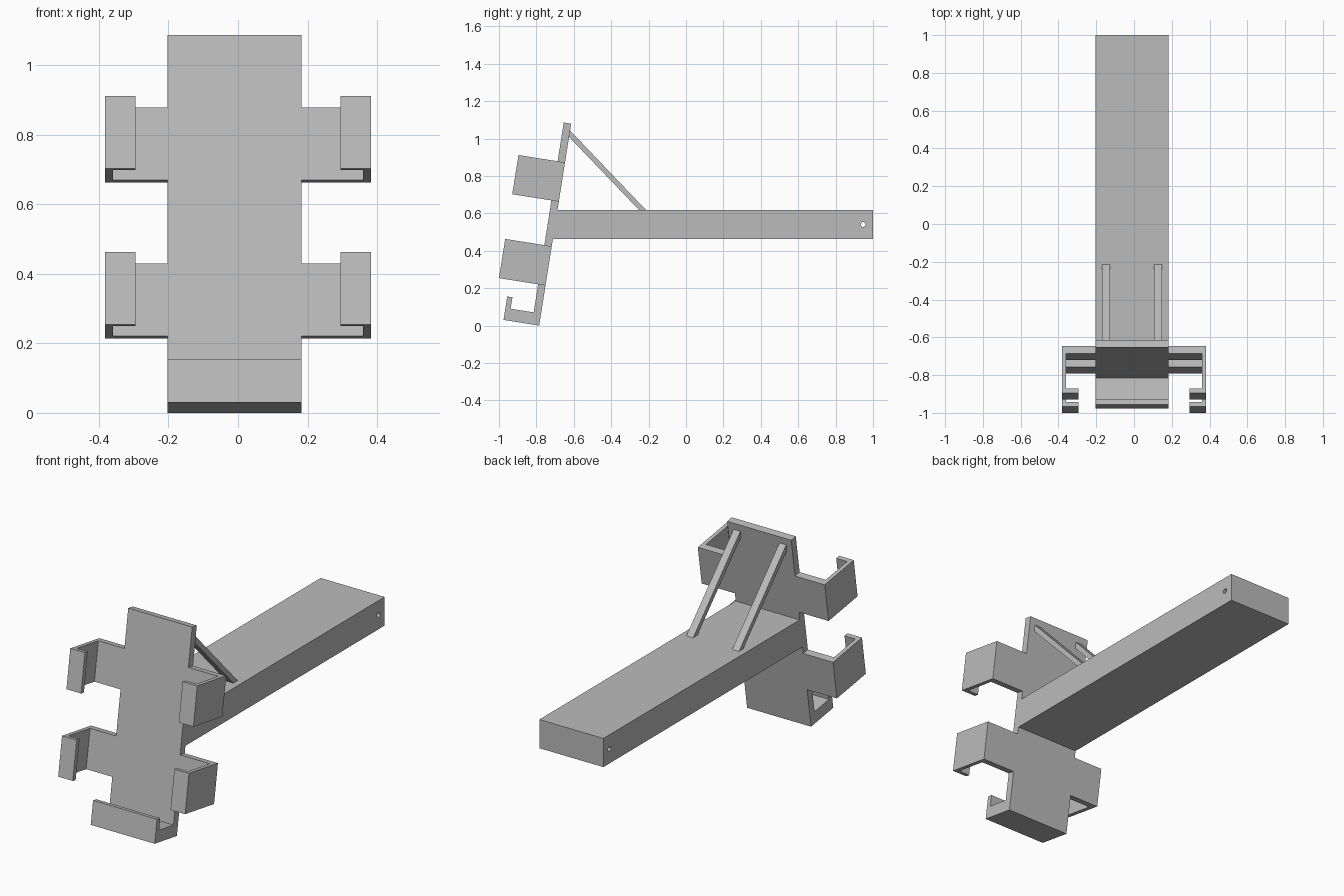
import bpy, bmesh, math
from mathutils import Vector

cube = bpy.data.objects.get("Cube")
if cube:
    bpy.data.objects.remove(cube, do_unlink=True)

# Single plain grey material
GREY = (0.5, 0.5, 0.5, 1.0)
grey = bpy.data.materials.new("plain grey")
grey.use_nodes = True
grey.diffuse_color = GREY
grey.node_tree.nodes["Principled BSDF"].inputs["Base Color"].default_value = GREY

# Tilted frame of the holder: origin at the rear lower edge
TILT = math.radians(9)
ORIGIN = Vector((0, -0.785, 0))
FORWARD = Vector((0, -math.cos(TILT), math.sin(TILT)))
UP = Vector((0, math.sin(TILT), math.cos(TILT)))
LEFT, RIGHT = 0.182, -0.203          # side edges of plate and beam


def tilted(x, forward, up):
    return ORIGIN + Vector((x, 0, 0)) + FORWARD * forward + UP * up


def prism(name, profile, direction):
    """Extrude a closed outline of points along a direction."""
    bm = bmesh.new()
    face = bm.faces.new([bm.verts.new(p) for p in profile])
    geom = bmesh.ops.extrude_face_region(bm, geom=[face])["geom"]
    # keep the starting cap so that the solid is closed
    if face.is_valid is False or face not in bm.faces[:]:
        bm.faces.new([v for v in bm.verts[:len(profile)]])
    moved = [g for g in geom if isinstance(g, bmesh.types.BMVert)]
    bmesh.ops.translate(bm, verts=moved, vec=direction)
    bmesh.ops.recalc_face_normals(bm, faces=bm.faces[:])
    mesh = bpy.data.meshes.new(name)
    bm.to_mesh(mesh)
    bm.free()
    mesh.materials.append(grey)
    obj = bpy.data.objects.new(name, mesh)
    bpy.context.scene.collection.objects.link(obj)
    return obj


ACROSS = Vector((LEFT - RIGHT, 0, 0))

# Back plate with the hooked tray at its foot
hook = [(0, 0), (0.193, 0), (0.193, 0.127), (0.165, 0.127),
        (0.165, 0.065), (0.04, 0.065), (0.04, 1.093), (0, 1.093)]
prism("back_plate", [tilted(RIGHT, f, u) for f, u in hook], ACROSS)

# Two pairs of gripping arms
for level, low in (("lower", 0.217), ("upper", 0.671)):
    for side, sign, root in (("left", 1, LEFT), ("right", -1, -RIGHT)):
        outline = [(root, 0), (0.382, 0), (0.382, 0.252), (0.294, 0.252),
                   (0.294, 0.227), (0.36, 0.227), (0.36, 0.04), (root, 0.04)]
        prism(f"{level}_{side}_arm",
              [tilted(sign * x, f, low) for x, f in outline], UP * 0.212)

# Long beam, its front end cut to the tilt of the plate
beam = prism("beam", [(RIGHT, -0.712, 0.462), (RIGHT, 1.0, 0.462),
                      (RIGHT, 1.0, 0.618), (RIGHT, -0.687, 0.618)], ACROSS)

# Cross hole near the rear end of the beam
bpy.ops.mesh.primitive_cylinder_add(vertices=24, radius=0.013, depth=1,
                                    location=(0, 0.947, 0.54),
                                    rotation=(0, math.pi / 2, 0))
cutter = bpy.context.object
cutter.name = "hole_cutter"
cutter.data.materials.append(grey)
cutter.hide_render = True
cut = beam.modifiers.new("hole", "BOOLEAN")
cut.operation = "DIFFERENCE"
cut.solver = "EXACT"
cut.object = cutter
bpy.context.view_layer.objects.active = beam
bpy.ops.object.modifier_apply(modifier=cut.name)
bpy.data.objects.remove(cutter, do_unlink=True)

# Diagonal struts between plate and beam
for side, x in (("left", 0.107), ("right", -0.169)):
    prism(f"{side}_strut", [(x, -0.62, 1.043), (x, -0.214, 0.618),
                            (x, -0.251, 0.618), (x, -0.625, 1.008)],
          Vector((0.041, 0, 0)))
